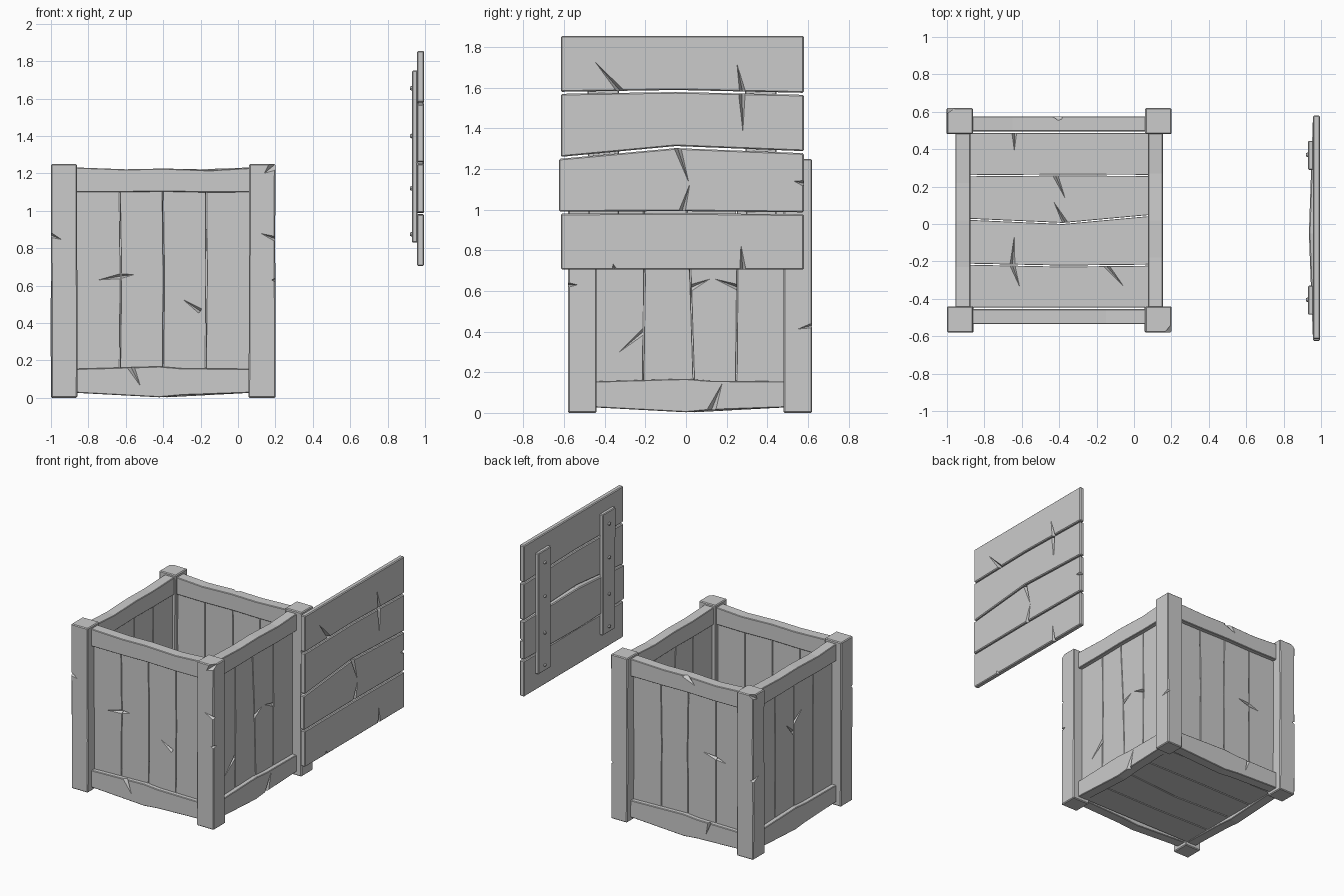
import bpy, bmesh, random
from mathutils import Vector, Matrix

random.seed(4)
cube = bpy.data.objects.get("Cube")
if cube:
    bpy.data.objects.remove(cube)

grey = bpy.data.materials.new("weathered_grey")
grey.use_nodes = True
tone = (0.6, 0.6, 0.6, 1)
grey.diffuse_color = tone
grey.node_tree.nodes["Principled BSDF"].inputs["Base Color"].default_value = tone

X, Y, Z = Vector((1, 0, 0)), Vector((0, 1, 0)), Vector((0, 0, 1))
CENTRE = Vector((-0.4, 0.02, 0))


class Frame:
    """Drawing plane with u across, v up and w outward."""
    def __init__(self, u, v, w, origin=Vector()):
        self.u, self.v, self.w, self.o = u, v, w, origin

    def at(self, u, v, w):
        return self.o + self.u * u + self.v * v + self.w * w


def finish(name, bm):
    bmesh.ops.recalc_face_normals(bm, faces=bm.faces)
    mesh = bpy.data.meshes.new(name)
    bm.to_mesh(mesh)
    bm.free()
    mesh.materials.append(grey)
    obj = bpy.data.objects.new(name, mesh)
    bpy.context.collection.objects.link(obj)
    return obj


def board(name, frame, stations, w0, w1, upright=False, bulge=0, bevel=0.004):
    """Board lofted through stations (position, low edge, high edge)."""
    bm = bmesh.new()
    rings = []
    for i, (p, lo, hi) in enumerate(stations):
        inner = w0 - (bulge if 0 < i < len(stations) - 1 else 0)
        corners = [(lo, inner), (hi, inner), (hi, w1), (lo, w1)]
        rings.append([bm.verts.new(frame.at(e, p, w) if upright else frame.at(p, e, w))
                      for e, w in corners])
    for a, b in zip(rings, rings[1:]):
        for k in range(4):
            n = (k + 1) % 4
            bm.faces.new((a[k], a[n], b[n], b[k]))
    bm.faces.new(rings[0])
    bm.faces.new(rings[-1])
    bmesh.ops.recalc_face_normals(bm, faces=bm.faces)
    sharp = [e for e in bm.edges if e.calc_face_angle(0) > 0.6]
    bmesh.ops.bevel(bm, geom=sharp, offset=bevel, segments=1, affect='EDGES')
    return finish(name, bm)


def crack(targets, frame, start, tip, w, width=0.03, depth=0.025):
    """Cut a tapering split, deepest at its start, into the face at height w."""
    a, b = Vector(start), Vector(tip)
    run = (b - a).normalized()
    side = Vector((-run.y, run.x)) * width / 2
    a = a - run * 0.01
    bm = bmesh.new()
    for p in (a + side, a - side, b):
        bm.verts.new(frame.at(p.x, p.y, w + 0.001))
        bm.verts.new(frame.at(p.x, p.y, w + 0.03))
    bm.verts.new(frame.at(a.x, a.y, w - depth))
    bmesh.ops.convex_hull(bm, input=bm.verts)
    cutter = finish("crack_cutter", bm)
    cutter.hide_render = True
    for obj in targets:
        mod = obj.modifiers.new("crack", 'BOOLEAN')
        mod.operation, mod.solver, mod.object = 'DIFFERENCE', 'EXACT', cutter
    cutters.append(cutter)


cutters, built = [], []
OUT, PANEL = 0.555, 0.522      # rail and plank outer faces


def jig(amount=0.004):
    return random.uniform(-amount, amount)


# Four walls: planks and two rails each
NAMES = ("front", "left", "back", "right")
walls = []
for k, name in enumerate(NAMES):
    turn = Matrix.Rotation(k * 1.5707963, 3, 'Z')
    f = Frame(turn @ X, Z, turn @ -Y, CENTRE)
    seams = [(-0.47, -0.47)] + [(s + jig(), s + jig()) for s in (-0.23, 0, 0.23)] + [(0.47, 0.47)]
    if name == "left":
        seams[2] = (0.02, -0.025)
    kinks = [0] + [jig(0.008) for _ in range(3)] + [0]
    planks = []
    for i in range(4):
        (l0, l1), (r0, r1) = seams[i], seams[i + 1]
        g = 0.002
        rows = [(0.1, l0 + g, r0 - g),
                (0.65, (l0 + l1) / 2 + kinks[i] + g, (r0 + r1) / 2 + kinks[i + 1] - g),
                (1.15, l1 + g, r1 - g)]
        planks.append(board(f"{name}_plank_{i + 1}", f, rows, 0.488, PANEL, True, bevel=0.002))
    low = board(f"{name}_bottom_rail", f,
                [(-0.47, 0.027, 0.155), (-0.02, 0.003, 0.168), (0.1, 0.014, 0.158), (0.47, 0.027, 0.155)],
                0.475, OUT)
    top = board(f"{name}_top_rail", f,
                [(-0.47, 1.1, 1.232), (-0.2, 1.1, 1.222), (0, 1.103, 1.226),
                 (0.25, 1.098, 1.217), (0.47, 1.1, 1.23)], 0.475, OUT)
    walls.append((f, planks, low, top))

# Corner posts
SIDES = {"right": -1, "left": 1, "front": -1, "back": 1}
base = Frame(X, Z, Y, CENTRE)
posts = {}
for xs in ("right", "left"):
    for ys in ("front", "back"):
        cx, cy = SIDES[xs] * 0.53, SIDES[ys] * 0.53
        rows = [(z, cx - 0.07 + jig(), cx + 0.07 + jig()) for z in (0, 0.4, 0.84)]
        rows.append((1.25, cx - 0.07, cx + 0.07))
        posts[xs, ys] = board(f"{ys}_{xs}_post", base, rows, cy - 0.07, cy + 0.07, True, bevel=0.006)

# Floor boards
floor_frame = Frame(X, Y, Z)
FLOOR = ((-0.45, -0.45, -0.45), (-0.215, -0.225, -0.22), (0.025, 0.003, 0.045),
         (0.258, 0.262, 0.26), (0.49, 0.49, 0.49))
floor = []
for i in range(4):
    rows = [(x, FLOOR[i][j] + 0.003, FLOOR[i + 1][j] - 0.003) for j, x in enumerate((-0.88, -0.38, 0.08))]
    floor.append(board(f"floor_board_{i + 1}", floor_frame, rows, 0.03, 0.07, bevel=0.002))

# Lid: four boards, two battens and nails
lid_frame = Frame(Y, Z, X)
LID = ((0.7, 0.7, 0.7), (0.985, 0.988, 0.982), (1.255, 1.308, 1.283),
       (1.575, 1.584, 1.57), (1.86, 1.86, 1.86))
lid = []
for i in range(4):
    left_end = -0.625 if i == 1 else -0.615
    rows = [(y, LID[i][j] + 0.005, LID[i + 1][j] - 0.005)
            for j, y in enumerate((left_end, -0.05, 0.58))]
    lid.append(board(f"lid_board_{i + 1}", lid_frame, rows, 0.957, 0.995,
                     bulge=0.022 if i == 1 else 0, bevel=0.006))
for side, y in (("front", -0.405), ("back", 0.37)):
    board(f"lid_{side}_batten", lid_frame, [(0.83, y - 0.075, y + 0.075), (1.75, y - 0.08, y + 0.075)],
          0.931, 0.96, True, bevel=0.005)
    for n, z in enumerate((0.875, 1.12, 1.4, 1.655)):
        bm = bmesh.new()
        place = Matrix.Translation((0.927, y, z)) @ Matrix.Rotation(-1.5707963, 4, 'Y')
        bmesh.ops.create_cone(bm, cap_ends=True, segments=8, radius1=0.014, radius2=0.009,
                              depth=0.014, matrix=place)
        finish(f"lid_{side}_nail_{n + 1}", bm)

# Splits in the front wall
f, p, low, top = walls[0]
crack([p[0]], f, (-0.23, 0.65), (-0.35, 0.63), PANEL)
crack([p[1]], f, (-0.23, 0.65), (-0.15, 0.66), PANEL)
crack([p[2]], f, (0.19, 0.47), (0.1, 0.53), PANEL, 0.03, 0.02)
crack([low], f, (-0.17, 0.16), (-0.12, 0.06), OUT, 0.04)
crack([posts["right", "front"]], f, (-0.6, 0.87), (-0.54, 0.845), 0.6)
crack([posts["left", "front"]], f, (0.6, 0.85), (0.52, 0.88), 0.6)
crack([posts["left", "front"]], f, (0.6, 1.25), (0.54, 1.2), 0.6, 0.08, 0.05)

# Splits in the left wall
f, p, low, top = walls[1]
crack([p[0]], f, (-0.23, 0.4), (-0.36, 0.29), PANEL)
crack([p[2]], f, (-0.01, 0.61), (0.1, 0.66), PANEL, 0.04)
crack([p[2]], f, (0.23, 0.62), (0.12, 0.66), PANEL, 0.03)
crack([low], f, (0.1, 0.0), (0.16, 0.15), OUT, 0.05)
crack([posts["left", "front"]], f, (-0.6, 0.63), (-0.55, 0.63), 0.6)
crack([posts["left", "back"]], f, (0.6, 0.43), (0.52, 0.41), 0.6)

# Splits in the back wall
f, p, low, top = walls[2]
crack([p[2]], f, (0.23, 0.65), (0.12, 0.67), PANEL)
crack([p[3]], f, (0.23, 0.65), (0.32, 0.63), PANEL)
crack([low], f, (0.2, 0.16), (0.17, 0.06), OUT)
crack([top], f, (0.0, 1.23), (0.08, 1.17), OUT, 0.06)

# Splits in the right wall
f, p, low, top = walls[3]
crack([p[1]], f, (0.0, 0.72), (-0.1, 0.82), PANEL)
crack([p[2]], f, (0.0, 0.8), (0.1, 0.87), PANEL)
crack([posts["right", "back"]], f, (-0.6, 0.6), (-0.53, 0.62), 0.6)
crack([posts["right", "back"]], f, (-0.6, 1.25), (-0.55, 1.21), 0.6, 0.07, 0.05)

# Splits in the floor
for i, a, b in ((3, (-0.64, 0.49), (-0.64, 0.39)), (2, (-0.42, 0.26), (-0.365, 0.13)),
                (2, (-0.37, 0.01), (-0.43, 0.12)), (1, (-0.65, -0.22), (-0.64, -0.06)),
                (0, (-0.65, -0.22), (-0.61, -0.34)), (0, (-0.15, -0.22), (-0.05, -0.34))):
    crack([floor[i]], floor_frame, a, b, 0.07)

# Splits in the lid
for i, a, b in ((3, (-0.32, 1.58), (-0.45, 1.73)), (3, (0.28, 1.57), (0.25, 1.72)),
                (2, (0.275, 1.57), (0.28, 1.38)), (1, (-0.04, 1.3), (0.015, 1.13)),
                (1, (-0.02, 0.99), (0.02, 1.13)), (0, (0.28, 0.7), (0.27, 0.83)),
                (0, (-0.35, 0.7), (-0.36, 0.735)), (1, (0.58, 1.13), (0.53, 1.14))):
    crack([lid[i]], lid_frame, a, b, 0.995, 0.035, 0.035)

# Bake the cuts and drop the cutters
bpy.context.view_layer.update()
graph = bpy.context.evaluated_depsgraph_get()
cut = [o for o in bpy.context.collection.objects if o.modifiers]
baked = [(o, bpy.data.meshes.new_from_object(o.evaluated_get(graph))) for o in cut]
for obj, mesh in baked:
    obj.modifiers.clear()
    obj.data = mesh
for cutter in cutters:
    bpy.data.objects.remove(cutter)
